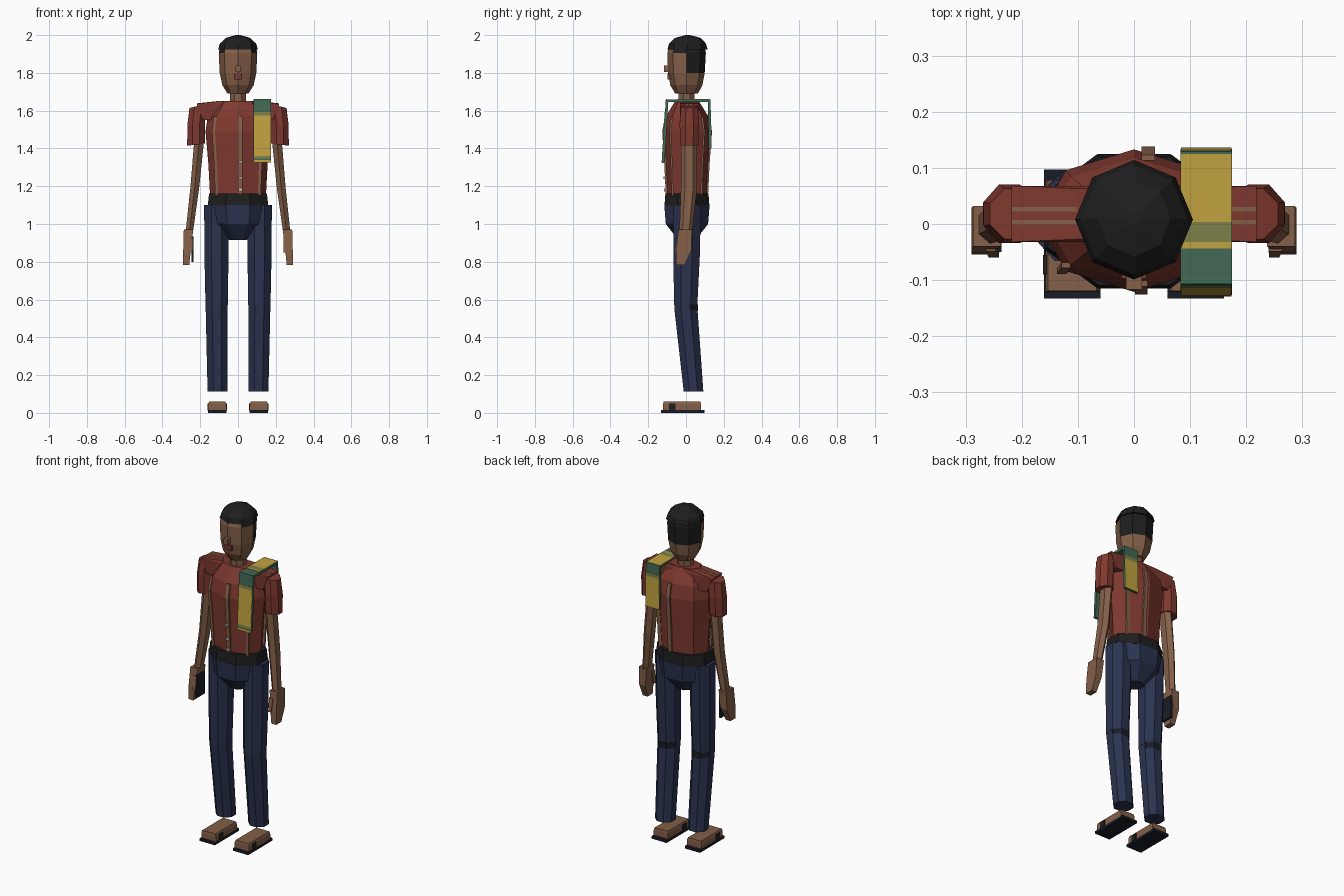
import bpy, math
from mathutils import Vector

if "Cube" in bpy.data.objects:
    bpy.data.objects.remove(bpy.data.objects["Cube"], do_unlink=True)


def material(name, r, g, b):
    m = bpy.data.materials.new(name)
    m.use_nodes = True
    m.diffuse_color = (r, g, b, 1)
    bsdf = next(n for n in m.node_tree.nodes if n.type == 'BSDF_PRINCIPLED')
    bsdf.inputs["Base Color"].default_value = (r, g, b, 1)
    bsdf.inputs["Roughness"].default_value = 0.9
    return m


SKIN = material("brown skin", .23, .115, .065)
SHIRT = material("brick red", .21, .04, .028)
NAVY = material("navy denim", .024, .033, .078)
BLACK = material("black", .013, .013, .013)
SOLE = material("dark sole", .01, .012, .02)
YELLOW = material("mustard yellow", .53, .36, .05)
GREEN = material("scarf green", .055, .14, .09)
OLIVE = material("olive", .2, .22, .065)
LIPS = material("dark red lips", .18, .04, .035)
BUTTON = material("pale button", .5, .45, .36)


def mesh_object(name, verts, faces, *mats):
    me = bpy.data.meshes.new(name)
    me.from_pydata(verts, [], faces)
    for m in mats:
        me.materials.append(m)
    ob = bpy.data.objects.new(name, me)
    bpy.context.scene.collection.objects.link(ob)
    return ob


def loft(name, rings, n, *mats, flat=True, side=1):
    """Stack n-sided rings (x, y, z, half width, half depth, optional slope), bottom first.
    With flat set, a flat facet faces the front, otherwise a corner does."""
    phase = math.pi / n if flat else 0
    grow = 1 / math.cos(phase) if flat and n % 4 == 0 else 1
    verts = []
    for x, y, z, rx, ry, *slope in rings:
        for i in range(n):
            a = phase + 2 * math.pi * i / n
            dx = rx * grow * math.cos(a)
            verts.append((side * (x + dx), y + ry * grow * math.sin(a),
                          z + (slope[0] if slope else 0) * dx))
    faces = [tuple(reversed(range(n))), tuple(range(len(verts) - n, len(verts)))]
    for r in range(len(rings) - 1):
        for i in range(n):
            j = (i + 1) % n
            faces.append((r * n + i, r * n + j, r * n + n + j, r * n + n + i))
    if side < 0:
        faces = [f[::-1] for f in faces]
    return mesh_object(name, verts, faces, *mats)


def box(name, x0, x1, y0, y1, z0, z1, mat, side=1):
    x, y, rx, ry = (x0 + x1) / 2, (y0 + y1) / 2, (x1 - x0) / 2, (y1 - y0) / 2
    return loft(name, [(x, y, z0, rx, ry), (x, y, z1, rx, ry)], 4, mat, side=side)


# Head: the back and temples are hair
head = loft("head", [(0, .003, 1.69, .055, .06), (0, .002, 1.735, .083, .085),
                     (0, .002, 1.80, .097, .097), (0, .003, 1.905, .102, .102),
                     (0, .005, 1.95, .092, .092)], 8, SKIN, BLACK, flat=False)
for f in head.data.polygons:
    c = f.center
    if (c.z > 1.8 and c.y > .01) or (c.z > 1.91 and c.y > -.06):
        f.material_index = 1
loft("hair_cap", [(0, .008, 1.925, .105, .106), (0, .008, 1.955, .096, .098),
                  (0, .01, 1.985, .065, .068), (0, .01, 2.0, .012, .012)],
     8, BLACK, flat=False)
box("nose", -.014, .014, -.117, -.08, 1.805, 1.84, SKIN)
box("mouth", -.022, .022, -.097, -.08, 1.765, 1.795, LIPS)
loft("neck", [(0, .003, 1.62, .043, .042), (0, .003, 1.71, .043, .042)], 8, SKIN)

# Shirt
torso = [(0, .005, 1.15, .148, .107), (0, .005, 1.32, .157, .115),
         (0, .006, 1.49, .172, .127), (0, .006, 1.57, .16, .112),
         (0, .005, 1.652, .1, .062)]
loft("shirt_body", torso, 8, SHIRT, flat=False)
loft("shirt_shoulders", [(0, .018, 1.55, .185, .048), (0, .018, 1.637, .218, .05),
                         (0, .018, 1.65, .1, .045)], 4, SHIRT)
for k, y in enumerate((.003, .026)):
    for side in (1, -1):
        loft(f"shoulder_stripe_{k}_{side}", [(.16, y, 1.633, .058, .004, -.11),
                                             (.16, y, 1.645, .058, .004, -.11)],
             4, SKIN, side=side)

# Narrow vertical shirt stripes: direction in degrees, sideways shift, half width
for k, (deg, shift, w) in enumerate([(270, .013, .011), (225, -.008, .008), (315, .008, .008),
                                     (90, .025, .012), (45, .005, .012)]):
    a = math.radians(deg)
    loft(f"shirt_stripe_{k}", [(rx * math.cos(a) + shift, y + ry * math.sin(a), z, w, .005)
                               for x, y, z, rx, ry in torso[:4]], 4, SKIN)
for k, z in enumerate((1.18, 1.245, 1.33)):
    box(f"button_{k}", .003, .023, -.125 + (1.33 - z) * .06, -.1, z - .007, z + .007, BUTTON)

# Belt and hips
loft("belt", [(0, .005, 1.098, .16, .119), (0, .005, 1.162, .153, .114)], 8, BLACK)
loft("hips", [(0, .005, .915, .045, .045), (0, .005, 1.0, .14, .112),
              (0, .005, 1.1, .155, .12)], 8, NAVY)

for side, label in ((1, "left"), (-1, "right")):
    # Sleeve, arm and hand
    loft(label + "_sleeve", [(.222, .018, 1.42, .047, .047, -.12),
                             (.222, .018, 1.53, .046, .052, -.12),
                             (.212, .018, 1.625, .045, .045, -.25)], 8, SHIRT, side=side)
    loft(label + "_arm", [(.26, -.003, .94, .022, .033), (.229, .016, 1.19, .027, .043),
                          (.205, .016, 1.45, .03, .043)], 6, SKIN, side=side)
    loft(label + "_hand", [(.274, -.03, .782, .016, .024), (.27, -.012, .86, .02, .04),
                           (.262, -.004, .97, .025, .036)], 4, SKIN, side=side)
    loft(label + "_thumb", [(.25, -.05, .85, .009, .01), (.252, -.035, .93, .012, .014)],
         4, SKIN, side=side)

    # Trouser leg with a dark fold behind the knee
    loft(label + "_thigh", [(.113, -.002, .57, .059, .062), (.114, .004, .85, .064, .07),
                            (.115, .006, 1.1, .064, .072)], 8, NAVY, side=side)
    loft(label + "_knee_fold", [(.112, .003, .54, .056, .06),
                                (.112, .003, .575, .057, .061)], 8, SOLE, side=side)
    loft(label + "_shin", [(.108, .04, .112, .053, .052), (.113, .0, .545, .058, .061),
                           (.113, -.007, .575, .058, .055)], 8, NAVY, side=side)

    # Foot and sandal
    box(label + "_sole", .06, .16, -.133, .097, 0, .015, SOLE, side)
    loft(label + "_foot", [(.11, -.021, .015, .048, .1), (.11, -.021, .045, .048, .1),
                           (.11, -.021, .06, .043, .098)], 4, SKIN, side=side)
    for x0, x1 in ((.058, .066), (.154, .162)):
        box(f"{label}_strap_{x0}", x0, x1, -.09, -.055, .012, .05, BLACK, side)

# Phone held inside the right hand
box("phone", .236, .247, -.05, .025, .8, .935, SOLE, side=-1)


def panel(name, a, b, thick, mat, x0=.083, x1=.175):
    """A cloth slab between two (y, z) points, thickened to the left of its direction."""
    a, b = Vector((0, *a)), Vector((0, *b))
    d = (b - a).normalized()
    out = Vector((0, -d.z, d.y)) * thick
    side = [a, b, b + out, a + out]
    verts = [p + Vector((x, 0, 0)) for x in (x0, x1) for p in side]
    faces = [(0, 1, 2, 3), (7, 6, 5, 4)] + [(i, i + 4, (i + 1) % 4 + 4, (i + 1) % 4)
                                            for i in range(4)]
    return mesh_object(name, verts, faces, mat)


# Scarf: a green slab over the shoulder with coloured bands on its outer face
runs = {"front": ((-.113, 1.325), (-.093, 1.66)),
        "top": ((-.1, 1.645), (.125, 1.645)),
        "back": ((.115, 1.66), (.12, 1.4))}
bands = {"front": [(0, .04, YELLOW), (.06, .1, OLIVE), (.1, .74, YELLOW), (.74, .8, OLIVE)],
         "top": [(.25, .3, YELLOW), (.3, .46, OLIVE), (.46, 1, YELLOW)],
         "back": [(.22, .3, OLIVE), (.3, 1, YELLOW)]}
for part, (a, b) in runs.items():
    panel("scarf_" + part, a, b, .014, GREEN)
    a, b = Vector(a), Vector(b)
    d = (b - a).normalized()
    lift = Vector((-d.y, d.x)) * .013
    for k, (s, t, mat) in enumerate(bands[part]):
        panel(f"scarf_{part}_band_{k}", a.lerp(b, s) + lift, a.lerp(b, t) + lift,
              .003, mat, .084, .174)
